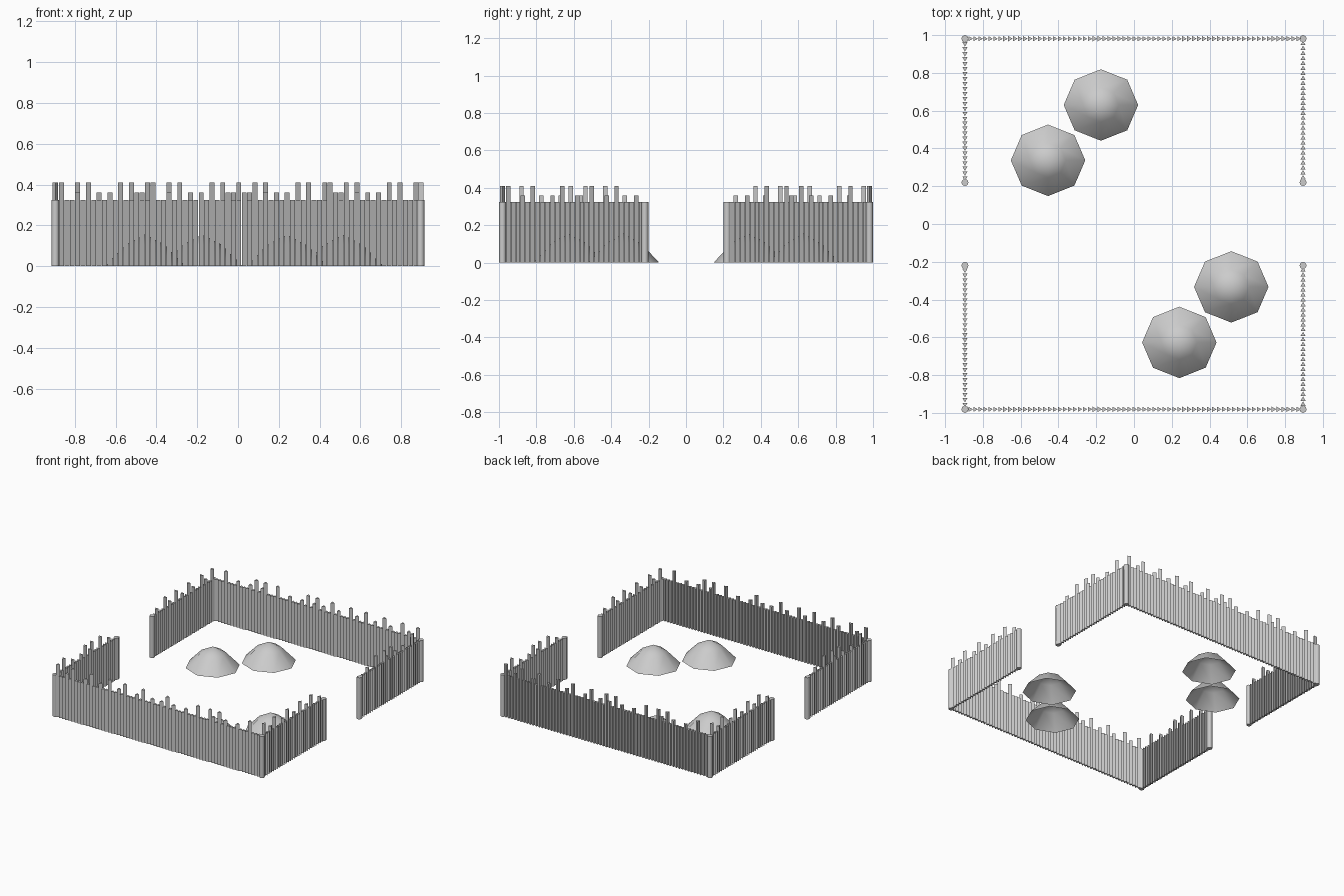
import bpy, bmesh
from math import pi, cos, sin, atan2
from mathutils import Matrix, Vector

if "Cube" in bpy.data.objects:
    bpy.data.objects.remove(bpy.data.objects["Cube"])

X, Y, GATE = 0.895, 0.981, 0.22     # wall lines and half gate opening
H, MID, TALL = 0.325, 0.36, 0.41    # stake heights
STEP = 2 * X / 68

# repeating height patterns, 17 stakes long
PATTERN_A = {1: TALL, 4: MID, 6: TALL, 10: MID, 12: TALL, 15: MID}
PATTERN_B = {0: TALL, 4: TALL, 8: MID, 12: MID, 14: TALL, 16: MID}


def finish(bm, name, smooth=None):
    bmesh.ops.recalc_face_normals(bm, faces=bm.faces)
    me = bpy.data.meshes.new(name)
    bm.to_mesh(me)
    bm.free()
    ob = bpy.data.objects.new(name, me)
    bpy.context.collection.objects.link(ob)
    if smooth:
        bpy.ops.object.select_all(action='DESELECT')
        ob.select_set(True)
        bpy.context.view_layer.objects.active = ob
        bpy.ops.object.shade_smooth_by_angle(angle=smooth)
    return ob


def prism(bm, x, y, r, h, sides, turn):
    rings = [[bm.verts.new((x + r * cos(turn + 2 * pi * i / sides),
                            y + r * sin(turn + 2 * pi * i / sides), z))
              for i in range(sides)] for z in (0, h)]
    for i in range(sides):
        j = (i + 1) % sides
        bm.faces.new((rings[0][i], rings[0][j], rings[1][j], rings[1][i]))
    bm.faces.new(rings[0][::-1])
    bm.faces.new(rings[1])


def stake_row(bm, start, direction, count, pattern, turn):
    for i in range(1, count):
        p = Vector(start) + Vector(direction) * STEP * i
        prism(bm, p.x, p.y, 0.0158, pattern.get(i % 17, H), 3, turn)


# front and back palisades: each half runs inward from its corner
for name, s in (("front_palisade", -1), ("back_palisade", 1)):
    bm = bmesh.new()
    left, right = (PATTERN_A, PATTERN_B) if s < 0 else (PATTERN_B, PATTERN_A)
    stake_row(bm, (-X, s * Y), (1, 0), 35, left, 0)
    stake_row(bm, (X, s * Y), (-1, 0), 34, right, 0)
    finish(bm, name)

# side palisades, split by the gates
for name, sx in (("left_palisade", -1), ("right_palisade", 1)):
    bm = bmesh.new()
    for sy in (-1, 1):
        pat = PATTERN_A if sx * sy < 0 else PATTERN_B
        stake_row(bm, (sx * X, sy * Y), (0, -sy), 29, pat, sx * pi / 2)
    finish(bm, name)

# corner and gate posts
bm = bmesh.new()
for sx in (-1, 1):
    for y in (-Y, -GATE, GATE, Y):
        prism(bm, sx * X, y, 0.019, H, 8, 0)
finish(bm, "posts", 0.9)

# tents: open eight-sided bells with a shoulder ring
for n, (x, y) in enumerate([(-0.175, 0.63), (-0.455, 0.337),
                            (0.515, -0.333), (0.24, -0.627)]):
    bm = bmesh.new()
    rings = [[bm.verts.new((x + r * cos(pi * i / 4), y + r * 0.96 * sin(pi * i / 4), z))
              for i in range(8)] for r, z in ((0.197, 0), (0.095, 0.105))]
    apex = bm.verts.new((x, y, 0.155))
    for i in range(8):
        j = (i + 1) % 8
        bm.faces.new((rings[0][i], rings[0][j], rings[1][j], rings[1][i]))
        bm.faces.new((rings[1][i], rings[1][j], apex))
    finish(bm, f"tent_{n + 1}", 1.0)
